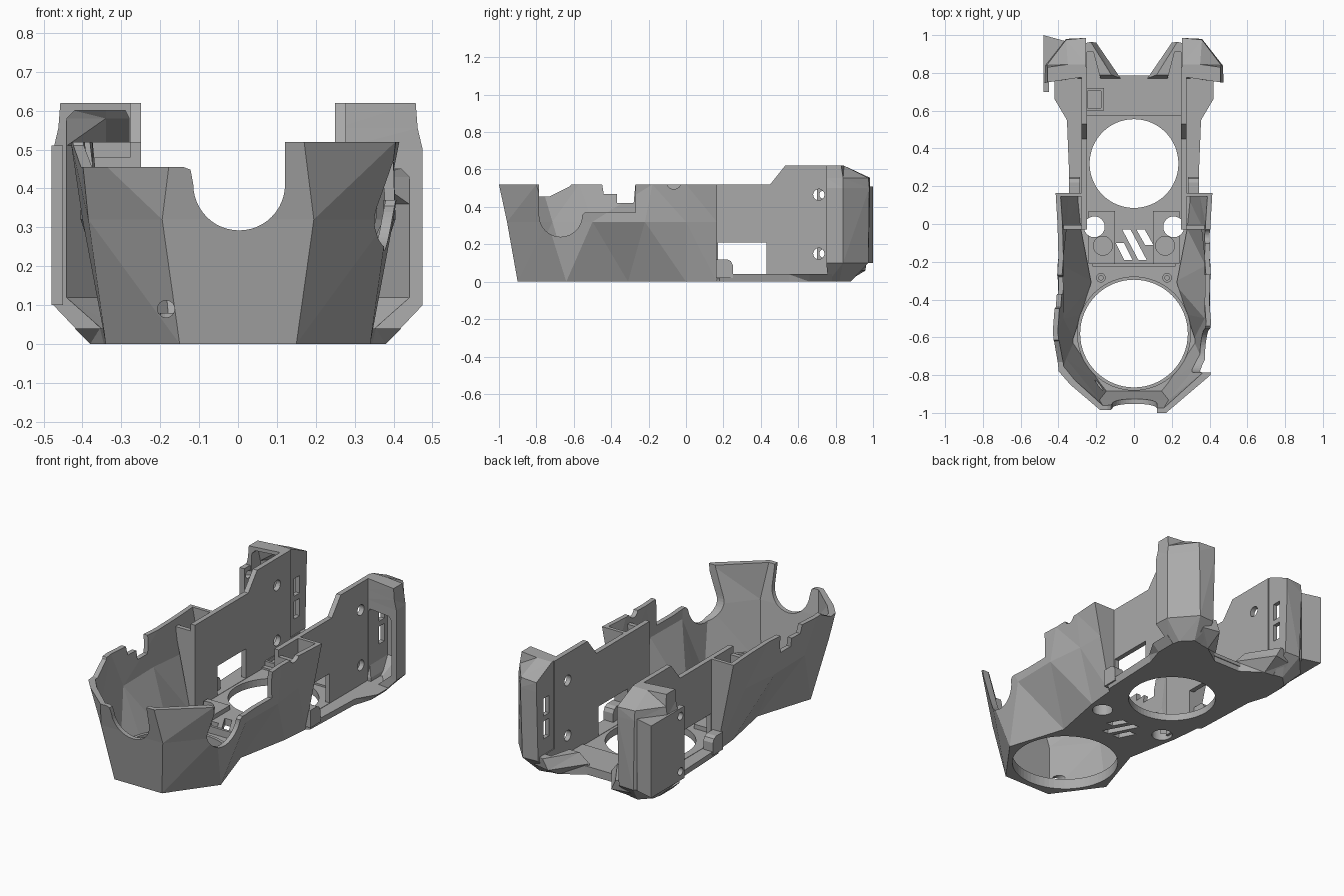
import bpy, bmesh, math

if "Cube" in bpy.data.objects:
    bpy.data.objects.remove(bpy.data.objects["Cube"], do_unlink=True)

grey = bpy.data.materials.new("plain_grey")
grey.use_nodes = True
grey.diffuse_color = (0.4, 0.4, 0.4, 1)
grey.node_tree.nodes["Principled BSDF"].inputs["Base Color"].default_value = grey.diffuse_color


def loft(name, rings):
    """Solid through matching rings of 3D points."""
    bm = bmesh.new()
    loops = [[bm.verts.new(p) for p in ring] for ring in rings]
    n = len(loops[0])
    for a, b in zip(loops, loops[1:]):
        for i in range(n):
            j = (i + 1) % n
            bm.faces.new((a[i], a[j], b[j], b[i]))
    caps = [bm.faces.new(loops[0][::-1]), bm.faces.new(loops[-1])]
    bmesh.ops.triangulate(bm, faces=[f for f in bm.faces if f not in caps])
    bmesh.ops.recalc_face_normals(bm, faces=bm.faces)
    mesh = bpy.data.meshes.new(name)
    bm.to_mesh(mesh)
    bm.free()
    mesh.materials.append(grey)
    obj = bpy.data.objects.new(name, mesh)
    bpy.context.collection.objects.link(obj)
    return obj


def prism(name, pts, lo, hi, axis="z"):
    place = {"x": lambda p, d: (d, p[0], p[1]),
             "y": lambda p, d: (p[0], d, p[1]),
             "z": lambda p, d: (p[0], p[1], d)}[axis]
    return loft(name, [[place(p, d) for p in pts] for d in (lo, hi)])


def box(name, x0, x1, y0, y1, z0, z1):
    return prism(name, [(x0, y0), (x1, y0), (x1, y1), (x0, y1)], z0, z1)


def disc(a, b, r, n=64):
    return [(a + r * math.cos(math.tau * i / n), b + r * math.sin(math.tau * i / n))
            for i in range(n)]


def bowl_arc(a, b, r, n=24):
    """Lower half circle, left to right."""
    return [(a - r * math.cos(math.pi * i / n), b - r * math.sin(math.pi * i / n))
            for i in range(n + 1)]


def cut(obj, *cutters):
    for c in cutters:
        c.hide_render = True
        mod = obj.modifiers.new("cut", "BOOLEAN")
        mod.operation, mod.solver, mod.object = "DIFFERENCE", "EXACT", c
        with bpy.context.temp_override(object=obj, active_object=obj):
            bpy.ops.object.modifier_apply(modifier=mod.name)
        bpy.data.objects.remove(c, do_unlink=True)


def both(half):
    return half + [(-x, y) for x, y in reversed(half)]


def level(pts, z):
    return [(x, y, z) for x, y in pts]


def flip(pts, s):
    return [(s * p[0], *p[1:]) for p in pts]


# Floor with fan openings, screw holes and slanted vents
front_half = [(.146, -.893), (.333, -.64), (.227, -.31), (.287, 0), (.3, .155)]
floor_low = both(front_half + [(.33, .18), (.345, .55), (.38, .66), (.38, .78), (.07, .78)])
floor_high = both(front_half + [(.34, .18), (.355, .55), (.42, .66), (.42, .78), (.07, .78)])
floor = loft("floor_plate", [level(floor_low, 0), level(floor_high, .04)])
rounds = [(0, -.58, .285), (0, .32, .235), (.21, -.015, .055), (-.21, -.015, .055)]
for x, y, r in rounds:
    cut(floor, prism("hole", disc(x, y, r), -.1, .2))
for x0, y0, x1, y1 in ((-.04, -.03, .045, -.19), (.035, -.03, .08, -.11), (-.075, -.1, -.03, -.19)):
    cut(floor, prism("vent", [(x0 - .022, y0), (x1 - .022, y1), (x1 + .022, y1), (x0 + .022, y0)], -.1, .2))

# Raised lip around the front opening
lip = prism("fan_lip", disc(0, -.58, .302), .03, .06)
cut(lip, prism("hole", disc(0, -.58, .285), -.1, .2))

# Faceted front bowl with a pinched waist
bowl_levels = [
    (0, [(.15, -.9), (.34, -.64), (.287, -.475), (.235, -.31), (.295, 0), (.31, .165)]),
    (.32, [(.195, -.957), (.385, -.74), (.4, -.5), (.405, -.22), (.38, 0), (.375, .165)]),
    (.52, [(.17, -1), (.405, -.8), (.43, -.57), (.4, -.18), (.405, 0), (.415, .165)])]
inner = []
for z, pts in bowl_levels:
    ring = [(x - (.012 if y < -.85 else .026), y + .026 if y < -.6 else min(y, .145)) for x, y in pts]
    inner.append(level(both(ring), z if z < .5 else .522))
inner[0] = [(x, y, -.02) for x, y, z in inner[0]]
bowl = loft("front_bowl", [level(both(p), z) for z, p in bowl_levels])
cut(bowl, loft("bowl_inside", inner), box("rear_opening", -.25, .25, .05, .3, -.1, .7))

# Rim notches: front scoop, left scoop and right steps
scoop = [(-.14, .7), (-.14, .455), (-.122, .448)] + bowl_arc(.003, .41, .118) + [(.121, .51), (.13, .7)]
left_rim = [(-.79, .7), (-.785, .4)] + bowl_arc(-.67, .355, .115) + [(-.54, .37), (-.27, .37), (-.27, .7)]
right_rim = [(-1.1, .7), (-1.1, .455), (-.73, .455), (-.62, .51), (-.61, .53), (-.45, .53),
             (-.44, .47), (-.37, .47), (-.37, .42), (-.28, .42), (-.27, .53), (-.27, .7)]
cut(bowl,
    prism("front_scoop", scoop, -1.1, -.8, "y"),
    prism("left_notch", left_rim, .2, .6, "x"),
    prism("right_notch", right_rim, -.6, -.05, "x"),
    prism("front_screw", disc(-.185, .09, .022, 24), -1.1, -.75, "y"))
# Shallow dip in the left rim
cut(bowl, prism("rim_dip", disc(-.065, .535, .04, 32), .3, .6, "x"))

for s, side in ((1, "left"), (-1, "right")):
    # Tall inner side wall with window and screw holes
    profile = [(-.03, .02), (-.03, .52), (.45, .52), (.53, .62), (.83, .62), (.83, .02)]
    wall = prism(side + "_side_wall", profile, s * .25, s * .278, "x")
    window = prism("window", [(.17, .042), (.43, .042), (.43, .21), (.17, .21)], s * .2, s * .3, "x")
    cut(wall, window, *[prism("screw", disc(.71, z, .03, 24), s * .2, s * .3, "x") for z in (.15, .465)])

    # Pocket front panel joining the wall to the bowl
    loft(side + "_pocket_panel", [
        flip([(.25, -.03, .02), (.28, -.03, .02), (.28, -.005, .02), (.25, -.005, .02)], s),
        flip([(.25, -.03, .48), (.38, -.03, .48), (.38, -.005, .48), (.25, -.005, .48)], s)])
    prism(side + "_hook", [(.16, .02), (.25, .02), (.25, .09), (.24, .11), (.22, .12), (.16, .12)],
          s * .285, s * .345, "x")

    # Low screw bosses on the floor
    boss = box(side + "_boss", *sorted((s * .1, s * .24)), -.21, .07, .03, .065)
    cut(boss, prism("hole", disc(s * .21, -.015, .055), -.1, .2),
        prism("recess", disc(s * .165, -.115, .05), .045, .2))
    ring = prism(side + "_screw_seat", disc(s * .175, -.285, .025, 24), .03, .08)
    cut(ring, prism("hole", disc(s * .175, -.285, .012, 24), .05, .2))

    # Hollow rear pod, open to the front; the left one is closed higher up
    pod = loft(side + "_rear_pod", [
        level(flip(p, s), z) for z, p in (
            (0, [(.255, .78), (.255, .87), (.31, .88), (.37, .82), (.38, .76)]),
            (.1, [(.255, .78), (.255, .97), (.35, .975), (.47, .84), (.475, .75)]),
            (.5, [(.255, .78), (.255, .985), (.36, .98), (.47, .84), (.475, .75)]),
            (.555, [(.255, .78), (.255, .985), (.36, .975), (.462, .84), (.462, .75)]),
            (.62, [(.255, .78), (.255, .845), (.35, .845), (.457, .83), (.457, .75)]))])
    top = .45 if s > 0 else .6
    hollow = loft("pod_inside", [
        level(flip(p, s), z) for z, p in (
            (.04, [(.28, .6), (.28, .85), (.31, .86), (.35, .81), (.36, .6)]),
            (.12, [(.28, .6), (.28, .95), (.34, .95), (.44, .83), (.445, .6)]),
            (top - .09, [(.28, .6), (.28, .95), (.34, .95), (.44, .83), (.445, .6)]),
            (top - .02, [(.28, .6), (.28, .85), (.34, .85), (.44, .81), (.44, .6)]),
            (top, [(.29, .6), (.29, .83), (.34, .83), (.42, .81), (.42, .6)]))])
    slots = [box("slot", *sorted((s * .2, s * .3)), .87, .92, z, z + .1) for z in (.21, .34)]
    cut(pod, hollow, *slots)

    # Sloped foot linking the pod to the floor
    foot = loft(side + "_rear_foot", [
        level(flip([(.07, .77), (.3, .77), (.3, .87), (.2, .86)], s), 0),
        level(flip([(.07, .77), (.3, .77), (.3, .94), (.2, .96)], s), .06),
        level(flip([(.12, .79), (.28, .79), (.28, .95), (.23, .965)], s), .12)])
    cut(foot, loft("duct", [
        level(flip([(.17, .74), (.25, .74), (.25, .91), (.215, .91)], s), z) for z in (.05, .2)]))

# Flat mounting ear on the right pod
ear = prism("right_mounting_ear", [(-.48, 1), (-.48, .7), (-.45, .7), (-.45, .83), (-.37, .97)], .1, .51)
cut(ear, *[prism("screw", disc(.735, z, .022, 24), -.6, -.4, "x") for z in (.15, .465)])

# Rear cross bar, its step and small socket frame
box("cross_bar", -.25, .25, .575, .785, .03, .05)
socket = box("socket_frame", -.26, -.16, .6, .72, .04, .075)
cut(socket, box("socket_hole", -.245, -.175, .615, .705, .055, .2))
box("floor_rib", -.22, .22, -.225, -.21, .03, .08)
